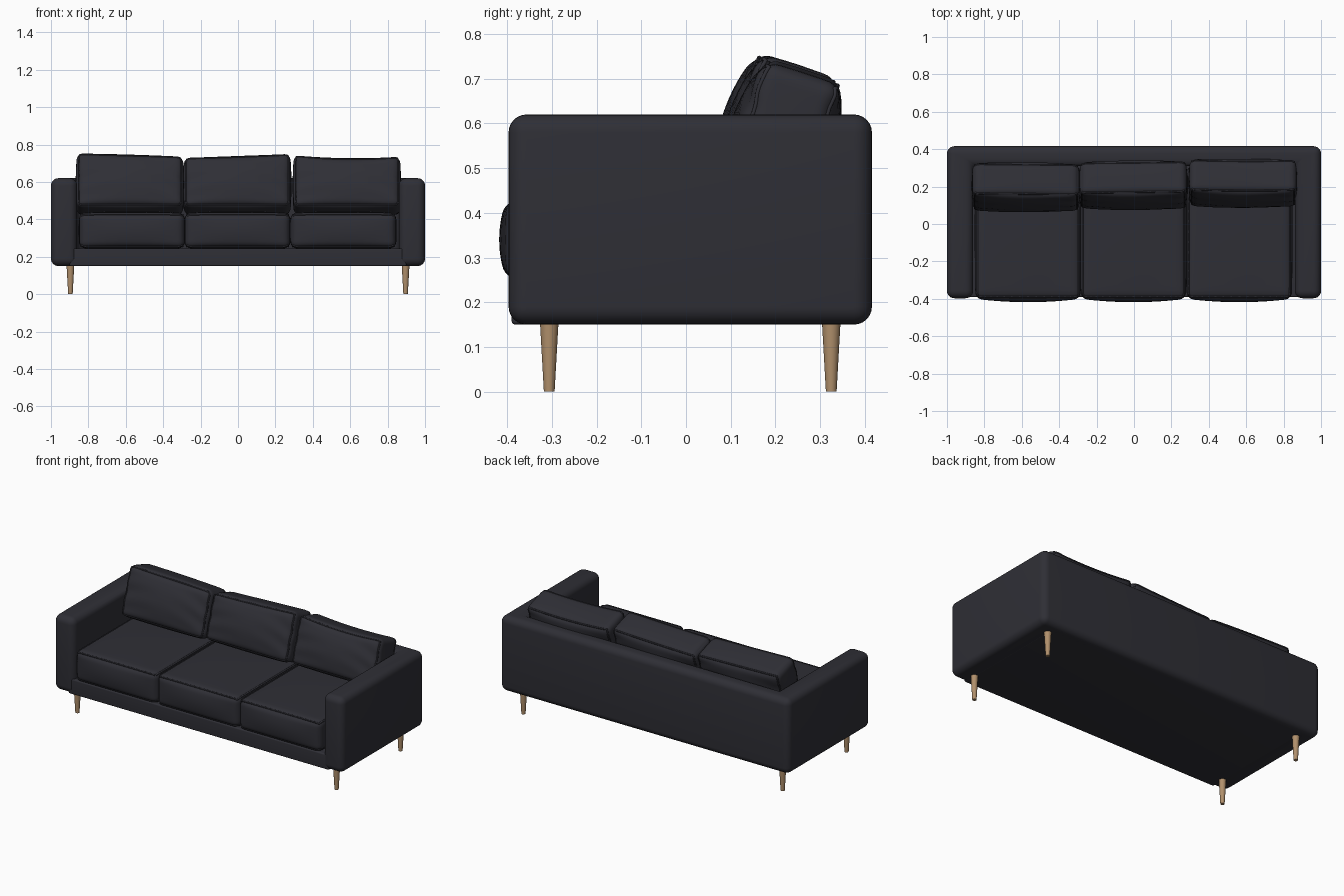
import bpy, bmesh, math
from mathutils import Vector, Matrix

if "Cube" in bpy.data.objects:
    bpy.data.objects.remove(bpy.data.objects["Cube"])


def material(name, rgb):
    m = bpy.data.materials.new(name)
    m.diffuse_color = (*rgb, 1)
    m.use_nodes = True
    m.node_tree.nodes["Principled BSDF"].inputs["Base Color"].default_value = m.diffuse_color
    return m


fabric = material("charcoal_fabric", (0.028, 0.028, 0.036))
wood = material("light_wood", (0.44, 0.28, 0.15))


def add_object(name, data, mat):
    ob = bpy.data.objects.new(name, data)
    bpy.context.collection.objects.link(ob)
    data.materials.append(mat)
    return ob


def smooth(ob, angle=35):
    bpy.ops.object.select_all(action='DESELECT')
    ob.select_set(True)
    bpy.context.view_layer.objects.active = ob
    bpy.ops.object.shade_smooth_by_angle(angle=math.radians(angle))


def prism(name, outline, z0, z1, bevel):
    """Extrude a plan outline upwards and round its edges."""
    bm = bmesh.new()
    face = bm.faces.new([bm.verts.new((x, y, z0)) for x, y in outline])
    ext = bmesh.ops.extrude_face_region(bm, geom=[face])
    top = [v for v in ext["geom"] if isinstance(v, bmesh.types.BMVert)]
    bmesh.ops.translate(bm, verts=top, vec=(0, 0, z1 - z0))
    bmesh.ops.recalc_face_normals(bm, faces=bm.faces)
    bmesh.ops.bevel(bm, geom=bm.edges[:], offset=bevel, segments=6,
                    profile=0.5, affect='EDGES')
    me = bpy.data.meshes.new(name)
    bm.to_mesh(me)
    bm.free()
    smooth(add_object(name, me, fabric))


def cushion(name, centre, half, radius, bulge, tilt=0, tops=(0, 0, 0),
            welt_axis=2, crease=0.0):
    """Puffy rounded box with a raised welt around two opposite faces."""
    half, bulge = Vector(half), Vector(bulge)
    place = Matrix.Translation(centre) @ Matrix.Rotation(tilt, 4, 'X')

    def shape(q):
        q = Vector([math.sin(t * math.pi / 2) for t in q])
        p = Vector([q[i] * half[i] for i in range(3)])
        core = Vector([max(-half[i] + radius, min(half[i] - radius, p[i]))
                       for i in range(3)])
        d = p - core
        if d.length > 1e-6:
            p = core + d.normalized() * radius
        # swell each face towards its middle
        for i in range(3):
            j, k = (i + 1) % 3, (i + 2) % 3
            p[i] += bulge[i] * q[i] * (1 - q[j] ** 2) * (1 - q[k] ** 2)
        # uneven top edge
        l, m, r = tops
        a = q.x
        sag = l * a * (a - 1) / 2 + m * (1 - a * a) + r * a * (a + 1) / 2
        p.z += sag * (q.z + 1) / 2
        # soft creases
        p.y += crease * math.sin(9 * q.z + 4 * q.x * q.x + 2 * q.x) * abs(q.x) * (1 - q.z ** 2)
        return place @ p

    bm = bmesh.new()
    bmesh.ops.create_cube(bm, size=2)
    bmesh.ops.subdivide_edges(bm, edges=bm.edges[:], cuts=23, use_grid_fill=True)
    for v in bm.verts:
        v.co = shape(v.co)
    for f in bm.faces:
        f.smooth = True
    me = bpy.data.meshes.new(name)
    bm.to_mesh(me)
    bm.free()
    add_object(name, me, fabric)

    n = 20
    side = [-1 + 2 * i / n for i in range(n)]
    ring = ([(t, -1) for t in side] + [(1, t) for t in side]
            + [(-t, 1) for t in side] + [(-1, -t) for t in side])
    cu = bpy.data.curves.new(name + "_welt", 'CURVE')
    cu.dimensions = '3D'
    cu.bevel_depth = 0.005
    cu.bevel_resolution = 2
    for s in (-1, 1):
        sp = cu.splines.new('POLY')
        sp.points.add(len(ring) - 1)
        sp.use_cyclic_u = True
        for pt, (a, b) in zip(sp.points, ring):
            q = (a, b, s) if welt_axis == 2 else (a, s, b)
            pt.co = (*shape(q), 1)
    add_object(name + "_welt", cu, fabric)


# arms and back as one rounded U, plus the base between them
prism("arms_and_back", [(-1, -0.397), (-0.86, -0.397), (-0.86, 0.31), (0.86, 0.31),
                        (0.86, -0.397), (1, -0.397), (1, 0.416), (-1, 0.416)],
      0.15, 0.62, 0.04)
prism("base", [(-0.9, -0.39), (0.9, -0.39), (0.9, 0.385), (-0.9, 0.385)],
      0.15, 0.245, 0.008)

# three seat cushions
for side, x in (("left", -0.567), ("middle", -0.003), ("right", 0.563)):
    cushion(f"{side}_seat_cushion", (x, -0.045, 0.34), (0.281, 0.355, 0.095),
            0.035, (0.004, 0.018, 0.008))

# three leaning back cushions with uneven tops
backs = (("left", -0.578, 0.198, (0.0, -0.01, -0.018)),
         ("middle", -0.004, 0.21, (-0.025, -0.018, -0.003)),
         ("right", 0.582, 0.222, (-0.01, -0.03, -0.018)))
for side, x, y, tops in backs:
    cushion(f"{side}_back_cushion", (x, y, 0.588), (0.284, 0.092, 0.152),
            0.035, (0.006, 0.028, 0.008), tilt=math.radians(-18), tops=tops,
            welt_axis=1, crease=0.004)

# tapered legs
for fb, y in (("front", -0.306), ("back", 0.325)):
    for lr, x in (("left", -0.896), ("right", 0.896)):
        bm = bmesh.new()
        bmesh.ops.create_cone(bm, cap_ends=True, segments=24, radius1=0.012,
                              radius2=0.021, depth=0.16,
                              matrix=Matrix.Translation((x, y, 0.08)))
        me = bpy.data.meshes.new(f"{fb}_{lr}_leg")
        bm.to_mesh(me)
        bm.free()
        smooth(add_object(f"{fb}_{lr}_leg", me, wood))
